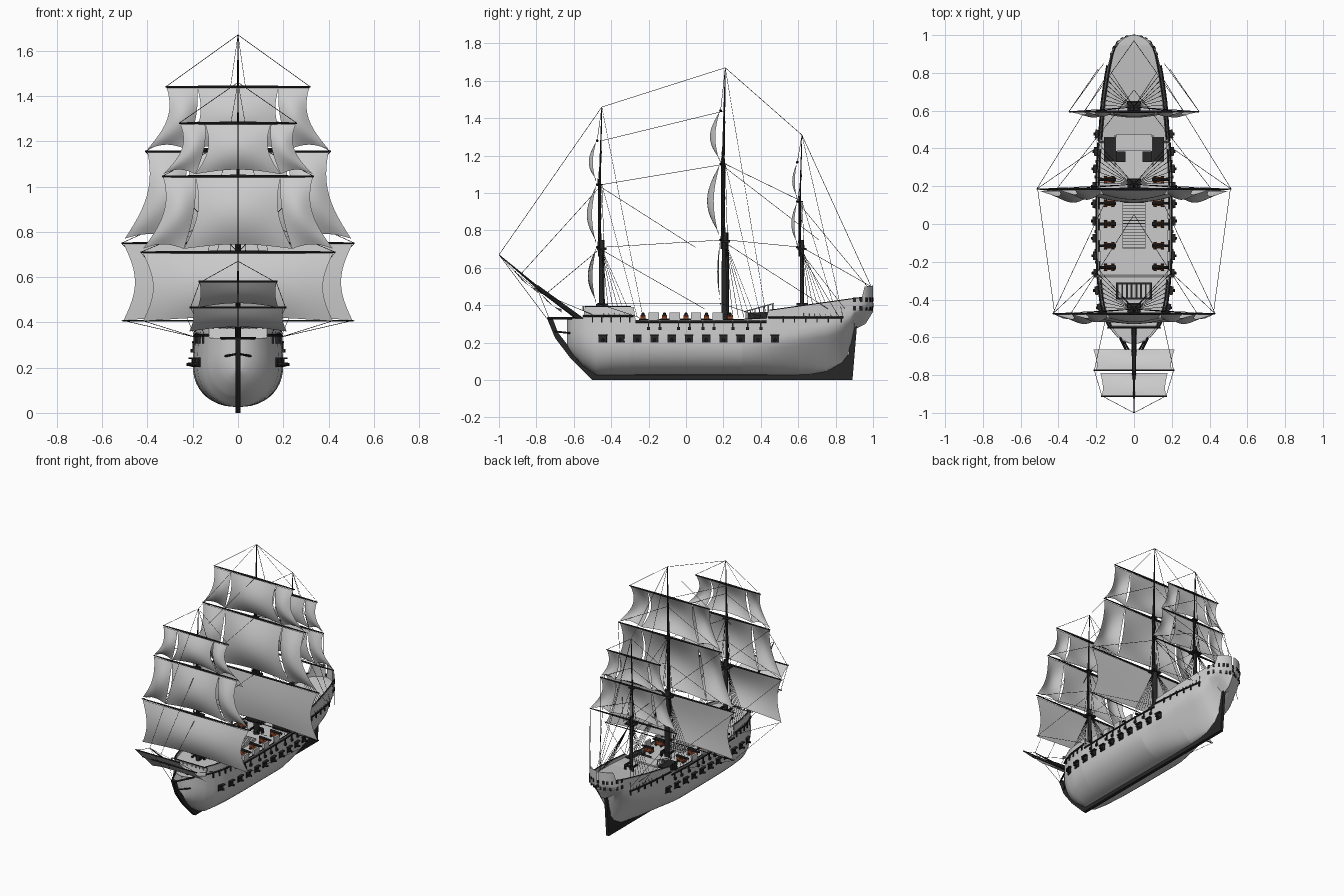
import bpy, bmesh, math
from mathutils import Vector, Matrix

if "Cube" in bpy.data.objects:
    bpy.data.objects.remove(bpy.data.objects["Cube"])

def material(name, col):
    m = bpy.data.materials.new(name)
    m.diffuse_color = (*col, 1)
    m.use_nodes = True
    m.node_tree.nodes["Principled BSDF"].inputs["Base Color"].default_value = m.diffuse_color
    return m

GREY = material("pale_grey", (0.6, 0.6, 0.6))
BLACK = material("black_tar", (0.02, 0.02, 0.02))
RUST = material("rust_red", (0.27, 0.06, 0.02))

def finish(bm, name, mat, smooth=True, fix=True):
    if fix:
        bmesh.ops.recalc_face_normals(bm, faces=bm.faces)
    me = bpy.data.meshes.new(name)
    bm.to_mesh(me)
    bm.free()
    me.materials.append(mat)
    ob = bpy.data.objects.new(name, me)
    bpy.context.collection.objects.link(ob)
    if smooth:
        bpy.ops.object.select_all(action='DESELECT')
        bpy.context.view_layer.objects.active = ob
        ob.select_set(True)
        bpy.ops.object.shade_smooth_by_angle(angle=math.radians(35))
    return ob

def rod(bm, a, b, r0, r1=None, n=8):
    a, b = Vector(a), Vector(b)
    d = b - a
    mtx = Matrix.Translation((a + b) / 2) @ d.to_track_quat('Z', 'Y').to_matrix().to_4x4()
    bmesh.ops.create_cone(bm, cap_ends=True, segments=n, radius1=r0,
                          radius2=r0 if r1 is None else r1, depth=d.length, matrix=mtx)

def box(bm, c, s, yaw=0):
    mtx = Matrix.Translation(c) @ Matrix.Rotation(yaw, 4, 'Z') @ Matrix.Diagonal((*s, 1))
    bmesh.ops.create_cube(bm, size=1, matrix=mtx)

def plate(bm, pts, t):
    # flat (y, z) outline thickened across x
    f = bm.faces.new([bm.verts.new((-t / 2, y, z)) for y, z in pts])
    r = bmesh.ops.extrude_face_region(bm, geom=[f])
    bmesh.ops.translate(bm, vec=(t, 0, 0), verts=[v for v in r['geom'] if isinstance(v, bmesh.types.BMVert)])

def lerp(tab, y):
    if y <= tab[0][0]:
        return tab[0][1]
    for (a, p), (b, q) in zip(tab, tab[1:]):
        if y <= b:
            return p + (q - p) * (y - a) / (b - a)
    return tab[-1][1]

# Hull lines along y: half width, bottom, widest height, rail top, deck, stern V-ness
WIDTH = [(-.635, .01), (-.63, .035), (-.615, .068), (-.59, .098), (-.55, .13), (-.5, .156), (-.42, .18),
         (-.3, .195), (-.1, .2), (.25, .2), (.45, .19), (.65, .172), (.8, .148), (.9, .124), (.93, .113),
         (.96, .094), (.98, .07), (.992, .046), (1, .02)]
BOTTOM = [(-.635, .18), (-.6, .13), (-.55, .075), (-.48, .025), (.6, .025), (.75, .04), (.84, .085),
          (.88, .17), (.9, .27), (.96, .3), (1, .365)]
WIDE = [(-.635, .28), (-.5, .22), (.5, .21), (.8, .27), (.9, .35), (1, .42)]
TOP = [(-.55, .33), (-.54, .392), (-.28, .392), (-.27, .322), (.3, .322), (.43, .33), (.44, .37), (.94, .44),
       (.955, .5), (1, .505)]
DECK = [(-.55, .318), (-.54, .376), (-.28, .376), (-.27, .314), (.43, .314), (.44, .35), (.95, .415)]
VEE = [(.3, 0), (.88, 1)]

def hull_x(y, z):
    w, zb, zm, k = lerp(WIDTH, y), lerp(BOTTOM, y), lerp(WIDE, y), lerp(VEE, y)
    if z >= zm:
        return w * (1 - .45 * (z - zm) ** 1.2)
    s = max(0, (z - zb) / (zm - zb))
    return w * ((1 - k) * (1 - (1 - s) ** 2.2) ** .46 + k * s ** 1.2)

def side_yaw(y, z, sx):
    return -sx * math.atan2(hull_x(y - .004, z) - hull_x(y + .004, z), .008) * -1

# Hull shell with bulwarks and decks
ys = sorted({p[0] for t in (WIDTH, BOTTOM, TOP, DECK) for p in t} | {i * .05 for i in range(-10, 20)})
bm = bmesh.new()
rings = []
for y in ys:
    zb, zt, zd = lerp(BOTTOM, y), lerp(TOP, y), lerp(DECK, y)
    half = []
    for i in range(15):
        z = zb + (zt - zb) * (i / 14) ** 1.5
        half.append((hull_x(y, z), z))
    xi = max(half[-1][0] - .014, .002)
    half += [(xi, zt), (xi, zd)]
    ring = [(-x, z) for x, z in reversed(half)] + half[1:]
    rings.append([bm.verts.new((x, y, z)) for x, z in ring])
for a, b in zip(rings, rings[1:]):
    for i in range(len(a)):
        j = (i + 1) % len(a)
        bm.faces.new((a[i], a[j], b[j], b[i]))
bm.faces.new(rings[0])
bm.faces.new(rings[-1])
finish(bm, "hull", GREY)

# Keel, stem, rudder and head rails
bm = bmesh.new()
plate(bm, [(-.5, 0), (.89, 0), (.89, .03), (-.5, .03)], .022)
plate(bm, [(-.5, 0), (-.62, .12), (-.7, .225), (-.745, .335), (-.715, .335), (-.685, .255), (-.635, .19),
           (-.57, .1), (-.46, .025)], .022)
plate(bm, [(.55, .01), (.89, 0), (.915, .3), (.885, .29), (.87, .14), (.83, .09), (.74, .045)], .02)
for s in (-1, 1):
    rod(bm, (s * .075, -.6, .33), (s * .008, -.74, .33), .006)
    rod(bm, (s * .06, -.61, .25), (s * .008, -.7, .26), .005)
finish(bm, "keel_stem_and_rudder", BLACK)

# Side rails, channels, straps, gun ports, stern windows
rails, ports, windows = bmesh.new(), bmesh.new(), bmesh.new()
for s in (-1, 1):
    for y0, y1, z, r in ((-.55, -.28, .343, .006), (-.27, .43, .312, .006), (.44, .84, .335, .006)):
        n = 8
        for i in range(n):
            a, b = (y0 + (y1 - y0) * (i + k) / n for k in (0, 1))
            rod(rails, (s * (hull_x(a, z) + .004), a, z), (s * (hull_x(b, z) + .004), b, z), r, n=6)
    for i in range(30):
        a, b = (-.54 + 1.48 * (i + k) / 30 for k in (0, 1))
        za, zb = lerp(TOP, a), lerp(TOP, b)
        if abs(za - zb) < .02:
            rod(rails, (s * (hull_x(a, za) - .007), a, za), (s * (hull_x(b, zb) - .007), b, zb), .005, n=6)
    for y in (-.5, -.45, -.4, -.35, -.3, .52, .58, .64, .7, .76, .83):
        box(rails, (s * (hull_x(y, .325) + .003), y, .325), (.01, .007, .035))
    for y in (-.2, -.14, -.04, .02, .09, .15, .25, .33, .4):
        box(ports, (s * (hull_x(y, .29) + .002), y, .295), (.008, .007, .045))
        box(ports, (s * (hull_x(y, .275) + .004), y, .275), (.016, .016, .016))
    for i in range(11):
        y, z = -.444 + .092 * i, .22
        x, yaw = hull_x(y, z), side_yaw(y, z, s)
        box(ports, (s * x, y, z), (.01, .044, .036), yaw)
        box(ports, (s * (x + .008), y, z + .022), (.022, .046, .006), yaw)
        rod(ports, (s * x, y, z - .006), (s * (x + .028), y, z - .006), .009, .007)
    for y in (.9, .935, .965, .983, .994):
        for z in (.385, .43):
            yaw = side_yaw(y, z, s)
            box(windows, (s * hull_x(y, z), y, z), (.007, .014, .024), yaw)
for z in (.4, .43):
    box(windows, (0, 1.0, z), (.016, .005, .022))
finish(rails, "side_rails_and_channels", BLACK)
finish(ports, "gun_ports", BLACK)
finish(windows, "stern_windows", BLACK, False)

# Waist bulwark blocks between the deck guns
bm = bmesh.new()
for s in (-1, 1):
    for y in (-.172, -.06, .053, .17):
        box(bm, (s * (hull_x(y, .34) - .008), y, .339), (.014, .055, .042))
finish(bm, "bulwark_blocks", GREY, False)

# Deck guns
carr, guns = bmesh.new(), bmesh.new()
for s in (-1, 1):
    for y in (.235, .11, 0, -.115, -.23):
        box(carr, (s * .13, y, .33), (.06, .028, .018))
        box(carr, (s * .115, y, .343), (.03, .028, .012))
        rod(guns, (s * .095, y, .352), (s * .185, y, .35), .01, .007)
        for dx in (-.02, .02):
            rod(guns, (s * .13 + dx, y - .02, .322), (s * .13 + dx, y + .02, .322), .008)
finish(carr, "gun_carriages", RUST, False)
finish(guns, "deck_guns", BLACK)

# Deck hatches, gratings, platform, stair openings and pin rails
light, dark = bmesh.new(), bmesh.new()
box(light, (0, -.005, .32), (.12, .25, .016))
for i in range(16):
    box(dark, (0, -.122 + i * .0156, .328), (.116, .003, .002))
box(dark, (0, -.355, .379), (.19, .09, .01))
for i in range(7):
    box(light, (-.075 + i * .025, -.355, .382), (.015, .07, .01))
box(light, (0, .43, .358), (.19, .085, .012))
for s in (-1, 1):
    box(dark, (s * .125, .395, .338), (.07, .13, .045))
    box(dark, (s * .07, .357, .33), (.05, .055, .03))
    rod(light, (s * .1, .31, .365), (s * .1, .47, .41), .003, n=6)
    for i in range(7):
        y = .32 + i * .024
        rod(light, (s * .1, y, .32), (s * .1, y, .365 + (y - .31) * .28), .003, n=6)
    for i in range(5):
        rod(light, (s * (.02 + i * .03), -.55, .37), (s * (.02 + i * .03), -.55, .41 - .02), .004, n=6)
rod(dark, (-.14, -.55, .392), (.14, -.55, .392), .004, n=6)
for y, z in ((-.45, .4), (.21, .345), (.62, .405)):
    box(dark, (0, y + .025, z), (.07, .012, .012))
    for s in (-1, 1):
        box(dark, (s * .03, y, z), (.01, .06, .012))
        box(dark, (s * .03, y + .025, z - .015), (.012, .012, .035))
finish(light, "hatches_and_stair_rails", GREY, False)
finish(dark, "deck_openings_and_pin_rails", BLACK, False)

# Masts: y, deck z, heights of lower / top / topgallant yards, tip, thickness
MASTS = {"fore": (-.45, .37, .71, 1.045, 1.28, 1.46, .016, (.43, .335, .26)),
         "main": (.21, .31, .75, 1.155, 1.44, 1.67, .021, (.515, .41, .32)),
         "mizzen": (.62, .36, .71, .955, 1.165, 1.31, .012, (.345, .265, .215))}
rig = bmesh.new()
R = .0013
def line(a, b):
    rod(rig, a, b, R, n=4)

for name, (y, zd, z1, z2, z3, zt, r, yards) in MASTS.items():
    bm = bmesh.new()
    rod(bm, (0, y, zd), (0, y, z1 + .04), r, r * .85, 12)
    rod(bm, (0, y - .012, z1 - .05), (0, y - .012, z2 + .03), r * .6, r * .45, 10)
    rod(bm, (0, y - .012, z2 - .03), (0, y, zt), r * .4, .002, 8)
    box(bm, (0, y, z1 - .01), (.07, .05, .01))
    box(bm, (0, y - .006, z2), (.04, .025, .006))
    finish(bm, name + "_mast", BLACK)
    bm = bmesh.new()
    for z, w in zip((z1, z2, z3), yards):
        for s in (-1, 1):
            rod(bm, (0, y - .025, z), (s * w, y - .025, z), .0075, .0035)
            line((0, y, z + (zt - z3)), (s * w, y - .025, z))
    if name == "main":
        rod(bm, (-.51, y - .025, .407), (.51, y - .025, .407), .003)
    finish(bm, name + "_yards", BLACK)
    # shrouds, backstays and braces
    for s in (-1, 1):
        for i in range(6):
            yc = y + .01 + .03 * i
            line((s * (hull_x(yc, .335) + .008), yc, .335), (s * .01, y, z1 - .01))
        for dy in (-.012, .012):
            line((s * .035, y + dy, z1 - .01), (0, y, z2))
        for zz, dy in ((z2, .19), (zt, .22)):
            line((0, y, zz), (s * (hull_x(y + dy, .335) + .008), y + dy, .335))
        line((s * yards[0], y - .025, z1), (s * .16, min(y + .55, .85), .38))
        line((s * yards[0], y - .025, z1 if name == "mizzen" else .41), (s * .19, y + .2, .335))
        line((s * yards[1], y - .025, z2), (0, min(y + .5, .97), z1 if name != "mizzen" else .5))

# Fore-and-aft stays
for a, b in (((-1, .67), (-.45, 1.46)), ((-.45, 1.46), (.21, 1.67)), ((.21, 1.67), (.62, 1.31)),
             ((.62, 1.31), (.99, .5)), ((-.45, 1.28), (.21, 1.44)), ((-.45, 1.045), (.21, 1.155)),
             ((-.45, .71), (.21, .75)), ((.21, 1.155), (.62, .955)), ((.21, .75), (.62, .71)),
             ((-.88, .57), (-.45, 1.045)), ((-.75, .46), (-.45, .71)), ((.62, .71), (.99, .5)),
             ((-1, .67), (-.745, .33)), ((-.8, .5), (-.72, .3))):
    line((0, *a), (0, *b))
for s in (-1, 1):
    line((0, -1, .67), (s * .17, -.91, .575))
    line((s * .17, -.91, .575), (s * .21, -.775, .465))
    line((s * .21, -.775, .465), (s * .15, -.5, .35))
    line((s * .51, .185, .41), (s * .42, -.475, .41))
finish(rig, "rigging", BLACK, False)

# Bowsprit with its two small yards
bm = bmesh.new()
rod(bm, (0, -.53, .3), (0, -.8, .5), .015, .011, 10)
rod(bm, (0, -.77, .475), (0, -1, .67), .008, .002)
rod(bm, (-.175, -.912, .58), (.175, -.912, .58), .004)
rod(bm, (-.215, -.775, .465), (.215, -.775, .465), .004)
finish(bm, "bowsprit", BLACK)

# Sails: top (y, z, half width), bottom (y, z, half width), belly, panels
def sail(name, top, bot, belly, panels, pinch=.035):
    bm = bmesh.new()
    cuts = [-1, -.57, .57, 1] if panels == 3 else [-1, 1]
    nu, nv = 10, 12
    for p in range(panels):
        grid = []
        for j in range(nv + 1):
            v = j / nv
            arc = math.sin(math.pi * v)
            w = top[2] + (bot[2] - top[2]) * v ** 1.4 - pinch * arc
            x0 = w * cuts[p] + (.009 * arc if p else 0)
            x1 = w * cuts[p + 1] - (.009 * arc if p < panels - 1 else 0)
            row = []
            for i in range(nu + 1):
                u = i / nu
                b = math.sin(math.pi * u)
                y = top[0] + (bot[0] - top[0]) * v - belly * arc * (.45 + .55 * b)
                z = top[1] + (bot[1] - top[1]) * v + .02 * b * v ** 4
                row.append(bm.verts.new((x0 + (x1 - x0) * u, y, z)))
            grid.append(row)
        for a, b in zip(grid, grid[1:]):
            for i in range(nu):
                bm.faces.new((a[i], b[i], b[i + 1], a[i + 1]))
    finish(bm, name, GREY, fix=False)

sail("fore_course", (-.48, .705, .42), (-.48, .405, .42), .045, 1, .045)
sail("fore_topsail", (-.48, 1.04, .33), (-.48, .725, .42), .05, 3)
sail("fore_topgallant", (-.48, 1.275, .255), (-.48, 1.055, .33), .04, 3)
sail("main_course", (.182, .745, .505), (.182, .41, .505), .015, 1, .05)
sail("main_topsail", (.18, 1.15, .40), (.175, .77, .50), .065, 3)
sail("main_topgallant", (.18, 1.435, .315), (.18, 1.165, .40), .052, 3)
sail("mizzen_topsail", (.593, .95, .26), (.593, .72, .34), .03, 3, .025)
sail("mizzen_topgallant", (.593, 1.16, .21), (.593, .965, .26), .025, 3, .02)
sail("upper_spritsail", (-.912, .577, .17), (-.79, .465, .178), .012, 1, .008)
sail("lower_spritsail", (-.775, .462, .2), (-.665, .36, .215), .012, 1, .008)
